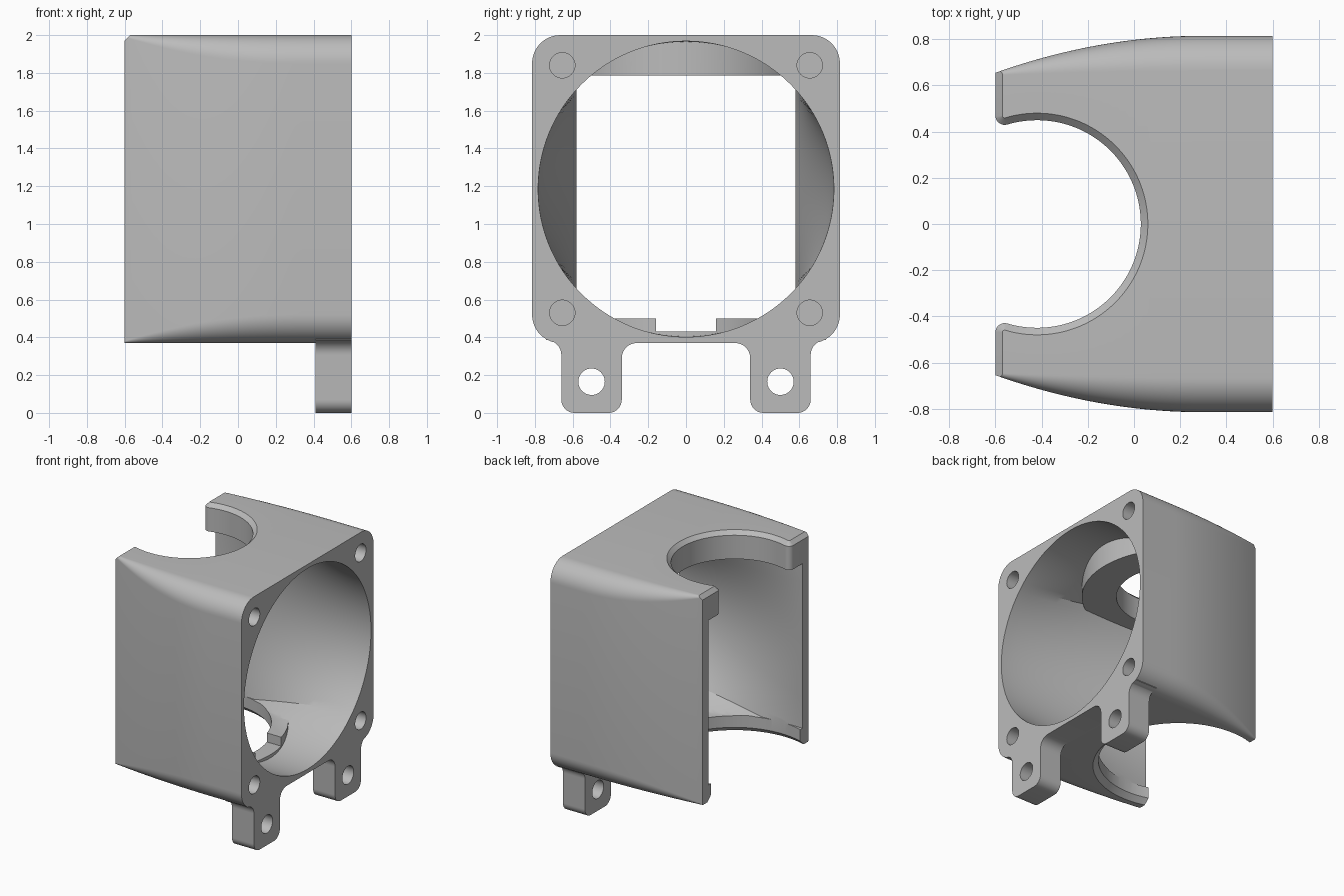
import bpy, bmesh
from math import sin, cos, pi, sqrt, atan2

if "Cube" in bpy.data.objects:
    bpy.data.objects.remove(bpy.data.objects["Cube"])

MID_Z = 1.185
HOLE_X = -0.42

grey = bpy.data.materials.new("plain_grey")
grey.use_nodes = True
grey.diffuse_color = (0.5, 0.5, 0.5, 1)
grey.node_tree.nodes["Principled BSDF"].inputs["Base Color"].default_value = (0.5, 0.5, 0.5, 1)


def loft(name, rings):
    """Closed solid through rings of equal point count, capped at both ends."""
    bm = bmesh.new()
    rows = [[bm.verts.new(p) for p in ring] for ring in rings]
    n = len(rows[0])
    for a, b in zip(rows, rows[1:]):
        for i in range(n):
            j = (i + 1) % n
            bm.faces.new((a[i], a[j], b[j], b[i]))
    bm.faces.new(rows[0][::-1])
    bm.faces.new(rows[-1])
    bmesh.ops.recalc_face_normals(bm, faces=bm.faces)
    me = bpy.data.meshes.new(name)
    bm.to_mesh(me)
    bm.free()
    me.materials.append(grey)
    ob = bpy.data.objects.new(name, me)
    bpy.context.collection.objects.link(ob)
    return ob


def boolean(target, tool, op="DIFFERENCE"):
    """Apply a boolean and discard the tool."""
    mod = target.modifiers.new("cut", "BOOLEAN")
    mod.object, mod.operation, mod.solver = tool, op, "EXACT"
    dg = bpy.context.evaluated_depsgraph_get()
    me = bpy.data.meshes.new_from_object(target.evaluated_get(dg))
    target.modifiers.clear()
    target.data = me
    bpy.data.objects.remove(tool)


def arc(cx, cy, r, a0, a1, n):
    return [(cx + r * cos(a0 + (a1 - a0) * i / n), cy + r * sin(a0 + (a1 - a0) * i / n))
            for i in range(n + 1)]


def turned(name, profile, x, n=128):
    """Solid of revolution about a vertical axis from (radius, z) pairs."""
    return loft(name, [[(x + px, py, z) for px, py in arc(0, 0, r, 0, 2 * pi, n)[:-1]]
                       for r, z in profile])


def bore(name, y, z, r, x0, x1):
    circle = arc(y, z, r, 0, 2 * pi, 40)[:-1]
    return loft(name, [[(x, a, b) for a, b in circle] for x in (x0, x1)])


def box(name, x0, x1, y0, y1, z0, z1):
    return loft(name, [[(x0, y0, z), (x1, y0, z), (x1, y1, z), (x0, y1, z)] for z in (z0, z1)])


# Outer shell: rounded rectangle narrowing towards the open end
def shell_ring(x):
    w = 0.815 - 0.16 * (max(0, 0.3 - x) / 0.9) ** 2
    r = 0.01 + 0.875 * (w - 0.655)
    h = 0.815
    pts = []
    for k, (sy, sz) in enumerate(((1, 1), (-1, 1), (-1, -1), (1, -1))):
        pts += arc(sy * (w - r), MID_Z + sz * (h - r), r, k * pi / 2, (k + 1) * pi / 2, 12)
    return [(x, y, z) for y, z in pts]


body = loft("fan_duct_body", [shell_ring(-0.6 + 1.2 * i / 32) for i in range(33)])


# Mounting legs under the round end
def leg_outline(s):
    pts = [(0.74, 0.45), (0.74, 0.386)]
    pts += arc(0.74, 0.306, 0.08, pi / 2, pi, 8)[1:]
    pts += arc(0.59, 0.07, 0.07, 0, -pi / 2, 8)
    pts += arc(0.41, 0.07, 0.07, -pi / 2, -pi, 8)
    pts += arc(0.26, 0.29, 0.08, 0, pi / 2, 8)
    pts += [(0.26, 0.4), (0.4, 0.45)]
    return [(s * y, z) for y, z in pts]


for s in (-1, 1):
    leg = loft("mounting_leg", [[(x, y, z) for y, z in leg_outline(s)] for x in (0.41, 0.6)])
    boolean(body, leg, "UNION")


# Inner passage: circle blending into a rectangle
def passage_ring(x):
    t = min(1, max(0, (0.6 - x) / 1.2)) ** 1.4
    ring = []
    for c, d in arc(0, 0, 1, 0, 2 * pi, 128)[:-1]:
        k = 1 / max(abs(c), abs(d))
        y = (1 - t) * 0.783 * c + t * 0.58 * c * k
        z = (1 - t) * 0.783 * d + t * 0.765 * d * k
        ring.append((x, y, MID_Z + z))
    return ring


passage = loft("passage", [passage_ring(x) for x in
                           [-0.65] + [-0.6 + 1.2 * i / 24 for i in range(25)] + [0.65]])

# Flat bosses left standing around the upper and lower openings
boolean(passage, turned("upper_boss", [(0.7, 1.785), (0.7, 2.1)], HOLE_X))
lower = turned("lower_boss", [(0.7, 0.3), (0.7, 0.5)], HOLE_X)
boolean(lower, box("notch", 0, 0.5, -0.16, 0.16, 0.43, 0.6))
boolean(passage, lower)
boolean(body, passage)


# Upper opening: keyhole outline with rounded lips and a chamfered rim
def opening_outline(d, z):
    r, f = 0.45 + d, 0.04 - d
    fx, fy = -0.56, sqrt(0.49 ** 2 - 0.14 ** 2)
    a = atan2(fy, fx - HOLE_X)
    main = arc(HOLE_X, 0, r, -a, a, 96)
    lip = arc(fx, fy, f, a - pi, -pi, 8)[1:]
    # the lip turns from the round wall to the flat end face
    end = [(-0.6 + d, 0.9), (-0.7, 0.9)]
    upper = lip + end
    lower_side = [(x, -y) for x, y in reversed(upper)]
    return [(x, y, z) for x, y in lower_side + main + upper]


boolean(body, loft("upper_opening", [opening_outline(-0.0005, 1.7), opening_outline(-0.0005, 1.97),
                                     opening_outline(0.03, 2.0), opening_outline(0.031, 2.02)]))

# Lower opening: wider, chamfered on its underside
boolean(body, turned("lower_opening", [(0.63, 0.36), (0.58, 0.41), (0.58, 0.6)], HOLE_X))

# Blind corner screw holes and through holes in the legs
for s in (-1, 1):
    for z in (0.53, 1.84):
        boolean(body, bore("screw_hole", s * 0.655, z, 0.067, 0.4, 0.7))
    boolean(body, bore("leg_hole", s * 0.5, 0.165, 0.07, 0.3, 0.7))

# Smooth curves, keep edges crisp
bpy.ops.object.select_all(action="DESELECT")
body.select_set(True)
bpy.context.view_layer.objects.active = body
bpy.ops.object.shade_smooth_by_angle(angle=pi / 7)
